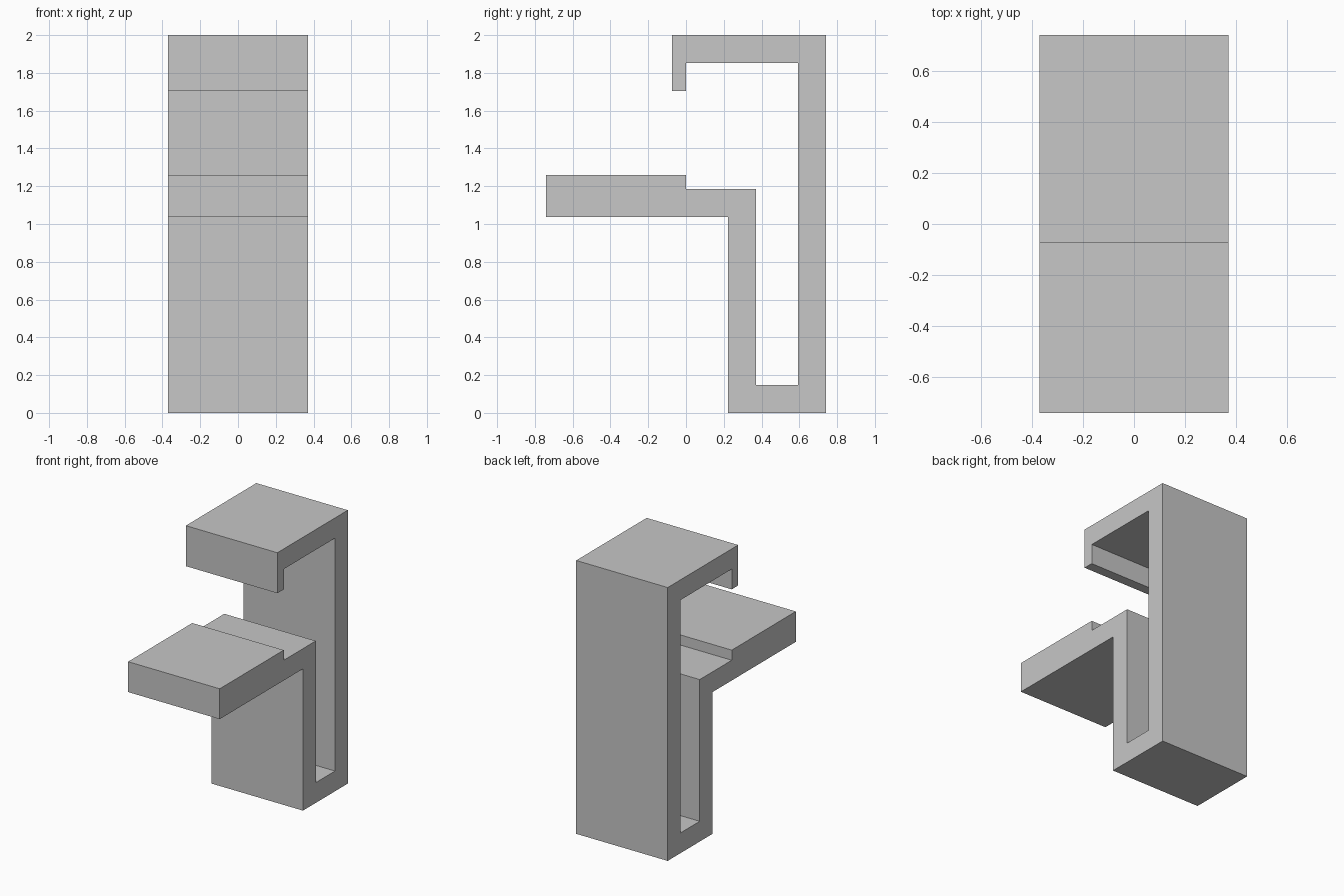
import bpy
import bmesh

cube = bpy.data.objects.get("Cube")
if cube:
    bpy.data.objects.remove(cube, do_unlink=True)

UNIT = 2 / 27          # module that all sizes are multiples of
HALF_WIDTH = 5 * UNIT

# Single plain grey
grey = bpy.data.materials.new("plain grey")
grey.use_nodes = True
colour = (0.57, 0.57, 0.57, 1)
grey.diffuse_color = colour
grey.node_tree.nodes["Principled BSDF"].inputs["Base Color"].default_value = colour

# Side outline (y, z) in modules: back wall, hooked top, inner wall, stepped shelf
PROFILE = [
    (10, 0), (10, 27), (-1, 27), (-1, 23), (0, 23), (0, 25), (8, 25), (8, 2),
    (5, 2), (5, 16), (0, 16), (0, 17), (-10, 17), (-10, 14), (3, 14), (3, 0),
]


def extrude_profile(name, profile, material):
    """Extrude a side outline across the full width."""
    bm = bmesh.new()
    verts = [bm.verts.new((-HALF_WIDTH, y * UNIT, z * UNIT)) for y, z in profile]
    side = bm.faces.new(verts)
    result = bmesh.ops.extrude_face_region(bm, geom=[side], use_keep_orig=True)
    moved = [g for g in result["geom"] if isinstance(g, bmesh.types.BMVert)]
    bmesh.ops.translate(bm, verts=moved, vec=(2 * HALF_WIDTH, 0, 0))
    bmesh.ops.recalc_face_normals(bm, faces=bm.faces)
    mesh = bpy.data.meshes.new(name)
    bm.to_mesh(mesh)
    bm.free()
    mesh.materials.append(material)
    obj = bpy.data.objects.new(name, mesh)
    bpy.context.collection.objects.link(obj)
    return obj


# Folded clip bracket with shelf
extrude_profile("clip_bracket", PROFILE, grey)
